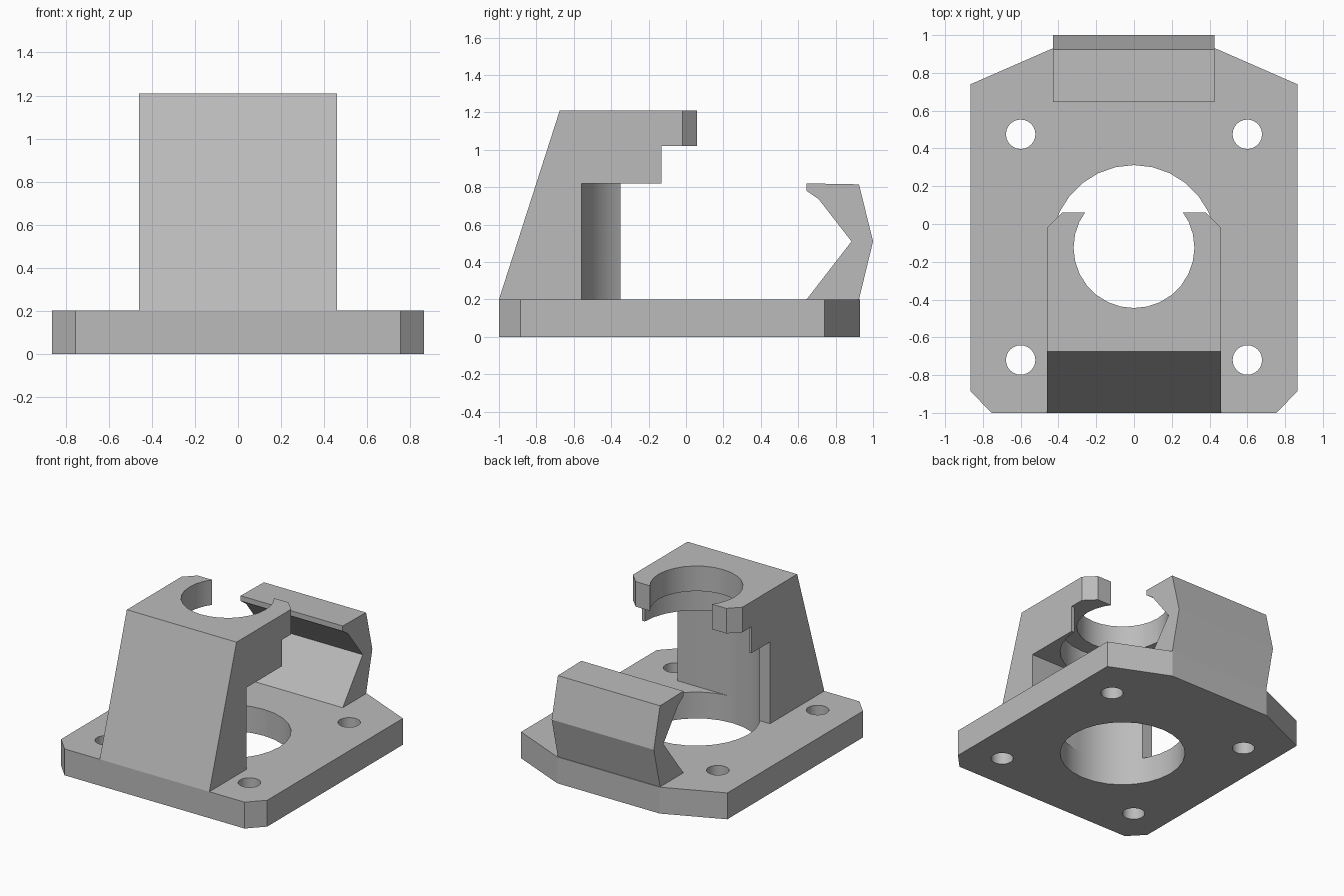
import bpy, bmesh, math
from mathutils import Vector

cube = bpy.data.objects.get("Cube")
if cube:
    bpy.data.objects.remove(cube, do_unlink=True)

# One plain grey for the whole print
grey = bpy.data.materials.new("plain grey")
grey.use_nodes = True
colour = (0.5, 0.5, 0.5, 1)
grey.diffuse_color = colour
grey.node_tree.nodes["Principled BSDF"].inputs["Base Color"].default_value = colour


def prism(name, outline, low, high, along="z"):
    """Extrude an outline: (x, y) points along z, or (y, z) points along x."""
    bm = bmesh.new()
    if along == "z":
        points = [(a, b, low) for a, b in outline]
        step = Vector((0, 0, high - low))
    else:
        points = [(low, a, b) for a, b in outline]
        step = Vector((high - low, 0, 0))
    face = bm.faces.new([bm.verts.new(p) for p in points])
    side = bmesh.ops.extrude_face_region(bm, geom=[face])["geom"]
    moved = [v for v in side if isinstance(v, bmesh.types.BMVert)]
    bmesh.ops.translate(bm, vec=step, verts=moved)
    bmesh.ops.recalc_face_normals(bm, faces=bm.faces)
    mesh = bpy.data.meshes.new(name)
    bm.to_mesh(mesh)
    bm.free()
    mesh.materials.append(grey)
    obj = bpy.data.objects.new(name, mesh)
    bpy.context.collection.objects.link(obj)
    return obj


def circle(x, y, radius, sides):
    turns = [math.tau * i / sides for i in range(sides)]
    return [(x + radius * math.sin(t), y + radius * math.cos(t)) for t in turns]


def mirrored(half):
    """Close a right-hand half outline with its mirror image."""
    return half + [(-x, y) for x, y in reversed(half)]


def select(obj):
    bpy.ops.object.select_all(action="DESELECT")
    obj.select_set(True)
    bpy.context.view_layer.objects.active = obj


def carve(obj, tool, operation="DIFFERENCE"):
    tool.hide_render = True
    mod = obj.modifiers.new("carve", "BOOLEAN")
    mod.operation, mod.solver, mod.object = operation, "EXACT", tool
    select(obj)
    bpy.ops.object.modifier_apply(modifier=mod.name)
    bpy.data.objects.remove(tool, do_unlink=True)


BORE_Y, PLATE_TOP = -0.125, 0.2
POCKET, COLLAR = 0.437, 0.32

# Base plate with clipped corners, main bore and four screw holes
base = prism("base_plate", mirrored([(0.755, -1), (0.865, -0.885),
                                     (0.865, 0.74), (0.43, 0.93)]), 0, PLATE_TOP)
carve(base, prism("bore_cutter", circle(0, BORE_Y, POCKET, 28), -0.1, 0.4))
for x in (-0.6, 0.6):
    for y in (-0.72, 0.475):
        carve(base, prism("screw_cutter", circle(x, y, 0.078, 24), -0.1, 0.4))

# Sloped tower with a stepped overhang
tower = prism("tower", [(-1, PLATE_TOP), (-0.675, 1.21), (0.06, 1.21), (0.06, 1.02),
                        (-0.13, 1.02), (-0.13, 0.82), (-0.35, 0.82),
                        (-0.35, PLATE_TOP)], -0.6, 0.6, "x")
# Trim to width with chamfered claw tips
carve(tower, prism("width_trim", mirrored([(0.46, -1.2), (0.46, -0.02), (0.26, 0.18)]),
                   0, 1.4), "INTERSECT")
# Wide pocket below, narrow collar above, open relief on one side
carve(tower, prism("pocket_cutter", circle(0, BORE_Y, POCKET, 28), 0.1, 1.02))
carve(tower, prism("collar_cutter", circle(0, BORE_Y, COLLAR, 28), 0.9, 1.4))
carve(tower, prism("relief_cutter", [(0, -0.558), (0.6, -0.558), (0.6, 0.2), (0, 0.2)],
                   0.1, 0.82))

# Rear clip with a V-shaped inner face and hooked lip
clip = prism("rear_clip", [(0.645, PLATE_TOP), (0.885, 0.51), (0.71, 0.735), (0.645, 0.78),
                           (0.645, 0.82), (0.925, 0.815), (1, 0.51),
                           (0.925, PLATE_TOP)], -0.43, 0.427, "x")

for part in (base, tower, clip):
    select(part)
    bpy.ops.object.shade_smooth_by_angle(angle=math.radians(20))
